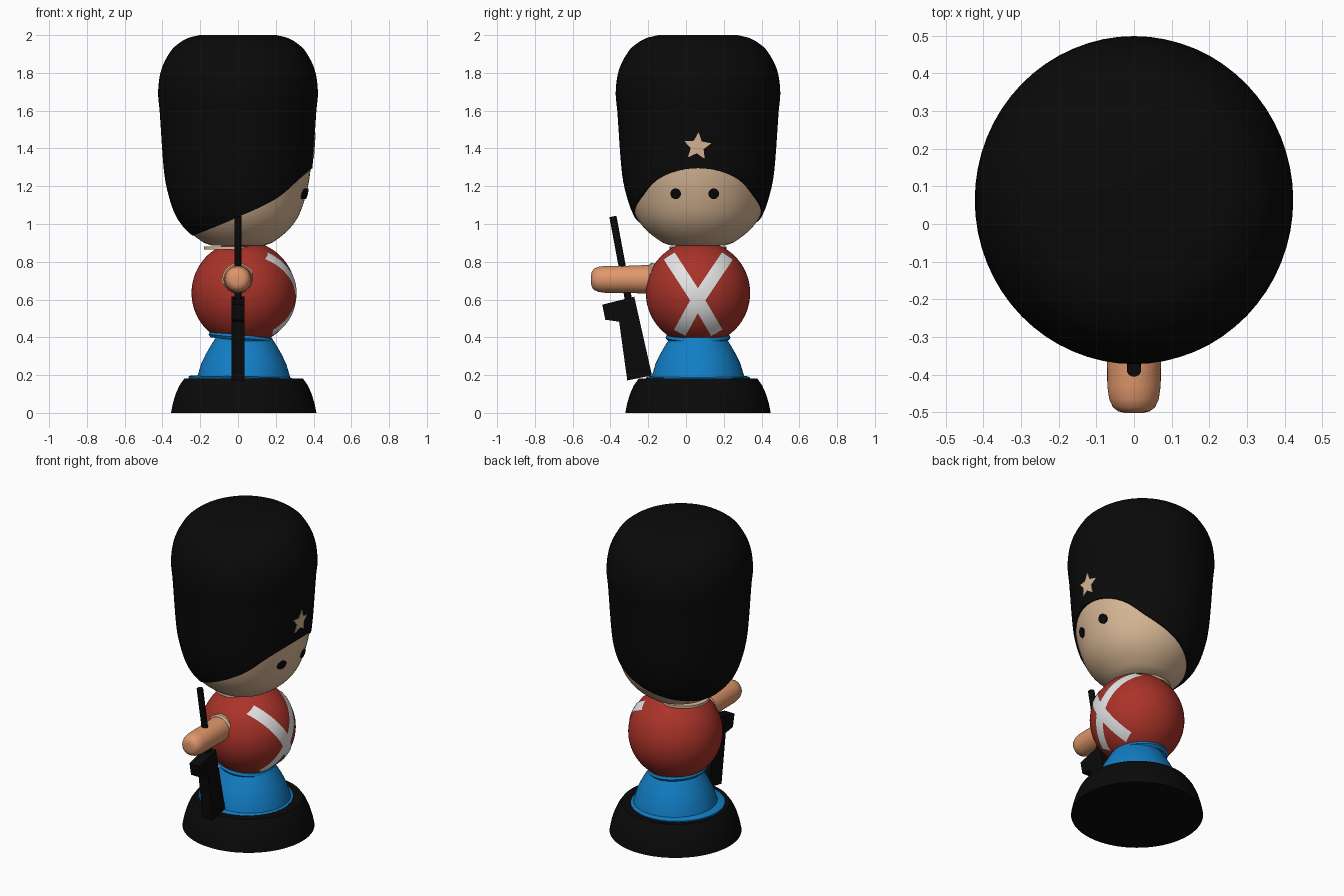
import bpy, bmesh, math
from mathutils import Matrix, Vector

if "Cube" in bpy.data.objects:
    bpy.data.objects.remove(bpy.data.objects["Cube"])


def material(name, rgb):
    m = bpy.data.materials.new(name)
    m.diffuse_color = (*rgb, 1)
    m.use_nodes = True
    m.node_tree.nodes["Principled BSDF"].inputs["Base Color"].default_value = m.diffuse_color
    return m


BLACK = material("black", (0.003, 0.003, 0.003))
TAN = material("light tan", (0.68, 0.47, 0.30))
ORANGE = material("orange skin", (0.74, 0.31, 0.15))
RED = material("red", (0.40, 0.033, 0.022))
BLUE = material("blue", (0.006, 0.21, 0.56))
WHITE = material("white", (0.78, 0.78, 0.78))
CX, CY = 0.03, 0.0635          # body axis
SEG = 64


def finish(name, bm, mat, matrix=Matrix(), angle=40):
    bmesh.ops.recalc_face_normals(bm, faces=bm.faces)
    mesh = bpy.data.meshes.new(name)
    bm.to_mesh(mesh)
    bm.free()
    mesh.materials.append(mat)
    ob = bpy.data.objects.new(name, mesh)
    ob.matrix_world = matrix
    bpy.context.collection.objects.link(ob)
    bpy.ops.object.select_all(action='DESELECT')
    ob.select_set(True)
    bpy.context.view_layer.objects.active = ob
    bpy.ops.object.shade_smooth_by_angle(angle=math.radians(angle))
    return ob


def loft(bm, rings):
    """Bridge rings of points and cap both ends."""
    rows = [[bm.verts.new(p) for p in ring] for ring in rings]
    n = len(rows[0])
    for a, b in zip(rows, rows[1:]):
        for i in range(n):
            j = (i + 1) % n
            bm.faces.new((a[i], a[j], b[j], b[i]))
    bm.faces.new(rows[0])
    bm.faces.new(rows[-1])


def ring(r, z, sy=1.0):
    return [(r * math.cos(2 * math.pi * i / SEG), r * sy * math.sin(2 * math.pi * i / SEG), z)
            for i in range(SEG)]


def lathe(name, profile, mat, loc, rot=Matrix(), angle=40):
    bm = bmesh.new()
    loft(bm, [ring(r, z) for r, z in profile])
    return finish(name, bm, mat, Matrix.Translation(loc) @ rot, angle)


def curve_at(pts, x):
    """Smooth interpolation through points (x, value)."""
    n = len(pts)
    k = max(0, min(n - 2, sum(p[0] <= x for p in pts) - 1))

    def slope(i):
        a, b = pts[max(i - 1, 0)], pts[min(i + 1, n - 1)]
        return (b[1] - a[1]) / (b[0] - a[0])
    (x0, v0), (x1, v1) = pts[k], pts[k + 1]
    h = x1 - x0
    t = (x - x0) / h
    if t < 0 or t > 1:
        return v0 + (x - x0) * (v1 - v0) / h
    return ((2*t**3 - 3*t**2 + 1) * v0 + (t**3 - 2*t**2 + t) * h * slope(k)
            + (3*t**2 - 2*t**3) * v1 + (t**3 - t**2) * h * slope(k + 1))


# Shared head and hat outline (z, radius), and hat edge (x, z)
OUTLINE = [(0.885, 0.14), (0.90, 0.185), (0.97, 0.274), (1.05, 0.33), (1.18, 0.372),
           (1.29, 0.39), (1.6, 0.412), (1.7, 0.42), (1.82, 0.402), (1.92, 0.35),
           (1.96, 0.305), (1.985, 0.26), (2.0, 0.20)]
EDGE = [(-0.25, 0.937), (0, 1.037), (0.21, 1.14), (0.33, 1.245), (0.39, 1.295)]
SY = 1.03


def radius(z):
    return curve_at(OUTLINE, z)


# Base
lathe("base", [(0.385, 0), (0.375, 0.05), (0.36, 0.10), (0.34, 0.145), (0.314, 0.182)],
      BLACK, (CX, CY, 0))

# Trousers with hem disc and waist disc
lathe("trousers", [(0.25, 0.17), (0.243, 0.20), (0.225, 0.26), (0.20, 0.312),
                   (0.175, 0.355), (0.153, 0.39), (0.13, 0.42)], BLUE, (CX, CY, 0))
lathe("trouser_hem", [(0.272, -0.015), (0.275, 0), (0.265, 0.006)], BLUE, (0.012, CY, 0.187),
      Matrix.Rotation(math.radians(1), 4, 'Y'))
lathe("waist_band", [(0.16, -0.015), (0.172, 0.0), (0.165, 0.015)], BLUE, (0.015, CY, 0.398),
      Matrix.Rotation(math.radians(6), 4, 'Y'))

# Torso: sphere cut flat at top and bottom
R, TZ = 0.276, 0.635
torso = [(R * math.cos(a), R * math.sin(a))
         for a in (math.radians(-65 + 130 * i / 28) for i in range(29))]
lathe("torso", torso, RED, (CX, CY, TZ))

# Crossed straps lying on the torso
for name, line in (("strap_a", [(0.43, 0.16), (0.60, 0.06), (0.825, -0.085)]),
                   ("strap_b", [(0.43, -0.03), (0.60, 0.065), (0.825, 0.215)])):
    bm = bmesh.new()
    grid = []
    for i in range(25):
        z = 0.425 + 0.405 * i / 24
        y = curve_at(line, z)
        d = Vector((curve_at(line, z + 0.01) - y, 0.01)).normalized()
        row = []
        for s in (-0.034, -0.017, 0, 0.017, 0.034):
            py, pz = y + s * d.y - CY, z - s * d.x - TZ
            px = math.sqrt(max(R * R - py * py - pz * pz, 0.004))
            v = Vector((px, py, pz)).normalized() * (R + 0.004)
            row.append(bm.verts.new(v + Vector((CX, CY, TZ))))
        grid.append(row)
    for a, b in zip(grid, grid[1:]):
        for i in range(4):
            bm.faces.new((a[i], a[i + 1], b[i + 1], b[i]))
    finish(name, bm, WHITE)

# Neck disc and head
lathe("neck", [(0.15, -0.008), (0.15, 0.008)], TAN, (-0.03, CY, 0.874))
bm = bmesh.new()
loft(bm, [ring(radius(z) - 0.006, z, SY)
          for z in (0.885 + 0.565 * (i / 30) ** 1.5 for i in range(31))])
finish("head", bm, TAN, Matrix.Translation((0, CY, 0)))

# Tall hat: rows run from the slanting edge up to the flat top
bm = bmesh.new()
low = []
for i in range(SEG):
    c, z = math.cos(2 * math.pi * i / SEG), 1.05
    for _ in range(25):
        z = curve_at(EDGE, radius(z) * c)
    low.append(z)
ROWS = 40
rings = []
for k in range(-1, ROWS + 1):
    t = math.sin(math.pi / 2 * max(k, 0) / ROWS)
    pts = []
    for i, zb in enumerate(low):
        z = zb + t * (2.0 - zb)
        r = radius(z) + (-0.03 if k < 0 else 0.003)
        a = 2 * math.pi * i / SEG
        pts.append((r * math.cos(a), r * SY * math.sin(a), z))
    rings.append(pts)
loft(bm, rings)
finish("tall_hat", bm, BLACK, Matrix.Translation((0, CY, 0)))


def face_plate(name, outline, centre, mat):
    """Thin plate that follows the front of the head or hat."""
    def on_head(y, z, off):
        return (math.sqrt(radius(z) ** 2 - ((y - CY) / SY) ** 2) + off, y, z)
    cy, cz = centre
    bm = bmesh.new()
    front, back = [[bm.verts.new(on_head(cy + y, cz + z, off)) for y, z in outline]
                   for off in (0.007, -0.002)]
    mid = bm.verts.new(on_head(cy, cz, 0.007))
    for i in range(len(outline)):
        j = (i + 1) % len(outline)
        bm.faces.new((mid, front[i], front[j]))
        bm.faces.new((front[i], back[i], back[j], front[j]))
    finish(name, bm, mat)


# Hat star and eyes
star = [(r * math.sin(a), r * math.cos(a)) for r, a in
        ((0.036 if i % 2 else 0.076, math.radians(36 * i + 5)) for i in range(10))]
face_plate("hat_star", star, (0.06, 1.41), TAN)
dot = [(0.028 * math.cos(math.pi * i / 12), 0.028 * math.sin(math.pi * i / 12)) for i in range(24)]
for side, y in (("left", 0.147), ("right", -0.055)):
    face_plate(side + "_eye", dot, (y, 1.16), BLACK)

# Outstretched arm and its shoulder disc
to_side = Matrix.Rotation(math.radians(90), 4, 'X')
lathe("arm", [(0.075, 0.14), (0.076, 0.2), (0.072, 0.3), (0.071, 0.43), (0.066, 0.465),
              (0.056, 0.487), (0.042, 0.498), (0.025, 0.502)], ORANGE, (0, 0, 0.707), to_side)
lathe("shoulder", [(0.082, 0.15), (0.084, 0.185), (0.076, 0.195)], TAN, (0, 0, 0.709), to_side)

# Rifle: flat stock and round barrel
side = [(-0.443, 0.573), (-0.274, 0.615), (-0.18, 0.198), (-0.311, 0.172),
        (-0.354, 0.483), (-0.427, 0.493)]
bm = bmesh.new()
loft(bm, [[(x, y, z) for y, z in side] for x in (-0.035, 0.035)])
finish("rifle_stock", bm, BLACK, angle=20)
a, b = Vector((0, -0.303, 0.59)), Vector((0, -0.387, 1.04))
lathe("rifle_barrel", [(0.019, 0), (0.019, (b - a).length)], BLACK, a,
      (b - a).to_track_quat('Z', 'Y').to_matrix().to_4x4())
